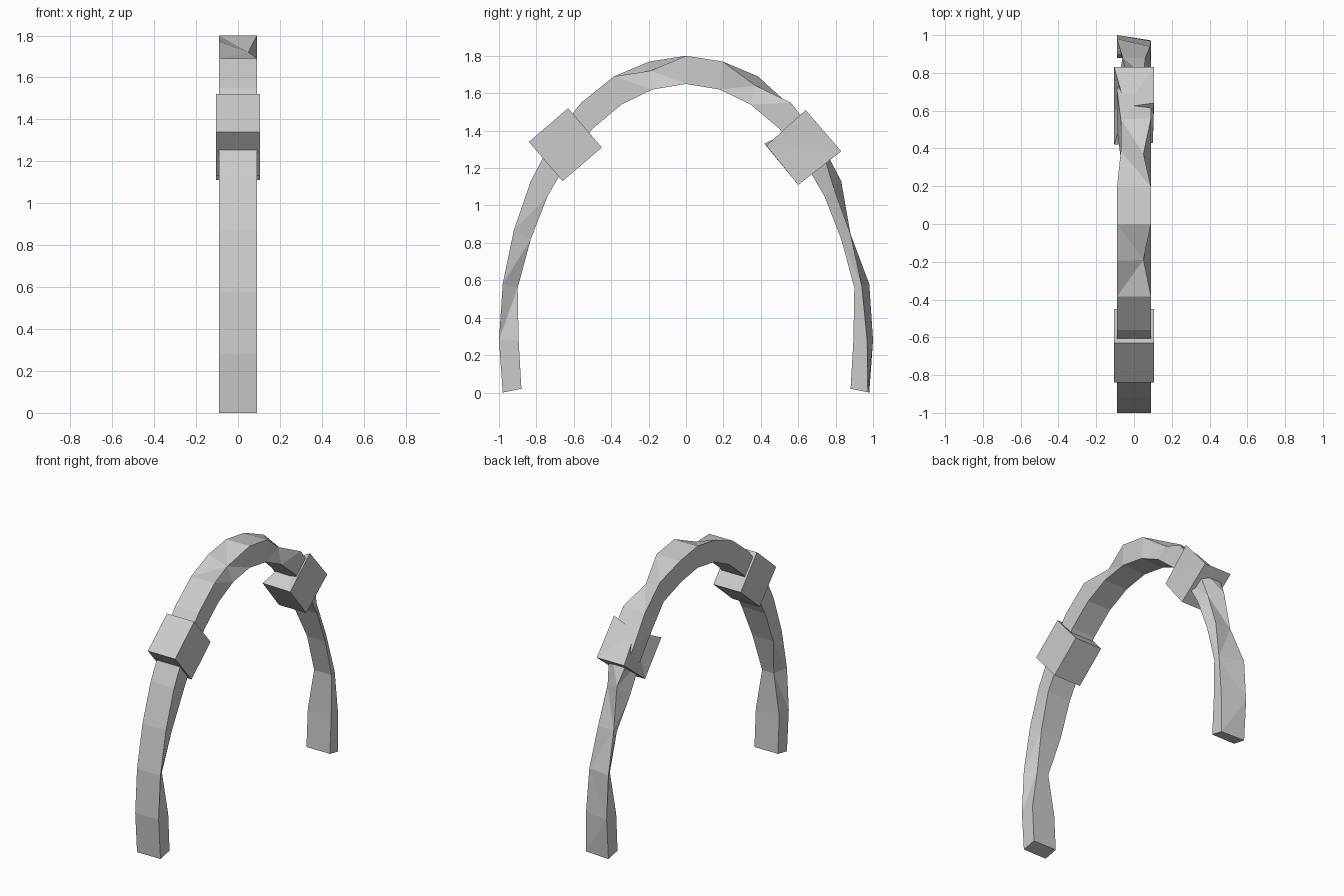
import bpy, bmesh
from mathutils import Vector

if "Cube" in bpy.data.objects:
    bpy.data.objects.remove(bpy.data.objects["Cube"])

HALF = 0.09
# half profile from foot to crown: (outer y, outer z, inner y, inner z)
PROFILE = [(.98, 0, .88, .02), (1.0, .28, .895, .28), (.98, .58, .90, .56),
           (.92, .87, .83, .82), (.83, 1.13, .74, 1.05), (.71, 1.36, .63, 1.24),
           (.56, 1.55, .50, 1.41), (.385, 1.69, .345, 1.54), (.195, 1.77, .18, 1.62),
           (0, 1.80, 0, 1.65)]
rings = [(-a, b, -c, d) for a, b, c, d in PROFILE] + PROFILE[-2::-1]

# worn corners: (ring, corner) -> (x, inset through the depth of the stone)
# corners: 0 outer left, 1 outer right, 2 inner right, 3 inner left
CHIPS = {(8, 1): (.05, .33), (11, 1): (.05, .33), (11, 0): (-.07, 0), (11, 3): (-.07, 0),
         (2, 2): (.045, 0), (2, 3): (-.045, 0), (3, 2): (.07, 0),
         (12, 0): (-.07, .1), (14, 0): (-.05, 0), (14, 1): (.05, .45),
         (15, 0): (-.06, .45), (15, 1): (.06, .45), (15, 3): (-.05, 0),
         (16, 1): (.085, .5), (16, 3): (-.045, 0), (17, 1): (.09, .3),
         (18, 1): (.09, .08)}


def make(name, verts, faces):
    bm = bmesh.new()
    vs = [bm.verts.new(v) for v in verts]
    for f in faces:
        bm.faces.new([vs[i] for i in f])
    bmesh.ops.recalc_face_normals(bm, faces=bm.faces)
    bmesh.ops.triangulate(bm, faces=bm.faces)
    me = bpy.data.meshes.new(name)
    bm.to_mesh(me)
    bm.free()
    ob = bpy.data.objects.new(name, me)
    bpy.context.collection.objects.link(ob)
    return ob


# curved arch with chipped edges
verts, faces = [], []
for i, (oy, oz, iy, iz) in enumerate(rings):
    outer, inner = Vector((0, oy, oz)), Vector((0, iy, iz))
    for c, x in enumerate((-HALF, HALF, HALF, -HALF)):
        x, t = CHIPS.get((i, c), (x, 0))
        p = outer.lerp(inner, t) if c < 2 else inner.lerp(outer, t)
        p.x = x
        verts.append(p)
    if i:
        a, b = 4 * i - 4, 4 * i
        faces += [(a + k, a + (k + 1) % 4, b + (k + 1) % 4, b + k) for k in range(4)]
last = len(verts) - 4
faces += [(0, 1, 2, 3), tuple(range(last, last + 4))]
make("arch", verts, faces)


# square collar blocks around the arch
def block(name, corners, worn={}):
    vs = [worn.get((s, k), (s * .105, y, z)) for s in (-1, 1) for k, (y, z) in enumerate(corners)]
    fs = [(0, 1, 2, 3), (4, 5, 6, 7)]
    fs += [(k, (k + 1) % 4, 4 + (k + 1) % 4, 4 + k) for k in range(4)]
    make(name, vs, fs)


block("front_block", [(-.84, 1.34), (-.63, 1.52), (-.45, 1.31), (-.66, 1.13)])
block("back_block", [(.83, 1.29), (.64, 1.51), (.42, 1.33), (.60, 1.11)],
      {(-1, 1): (-.045, .62, 1.43), (1, 2): (.10, .43, 1.32)})
